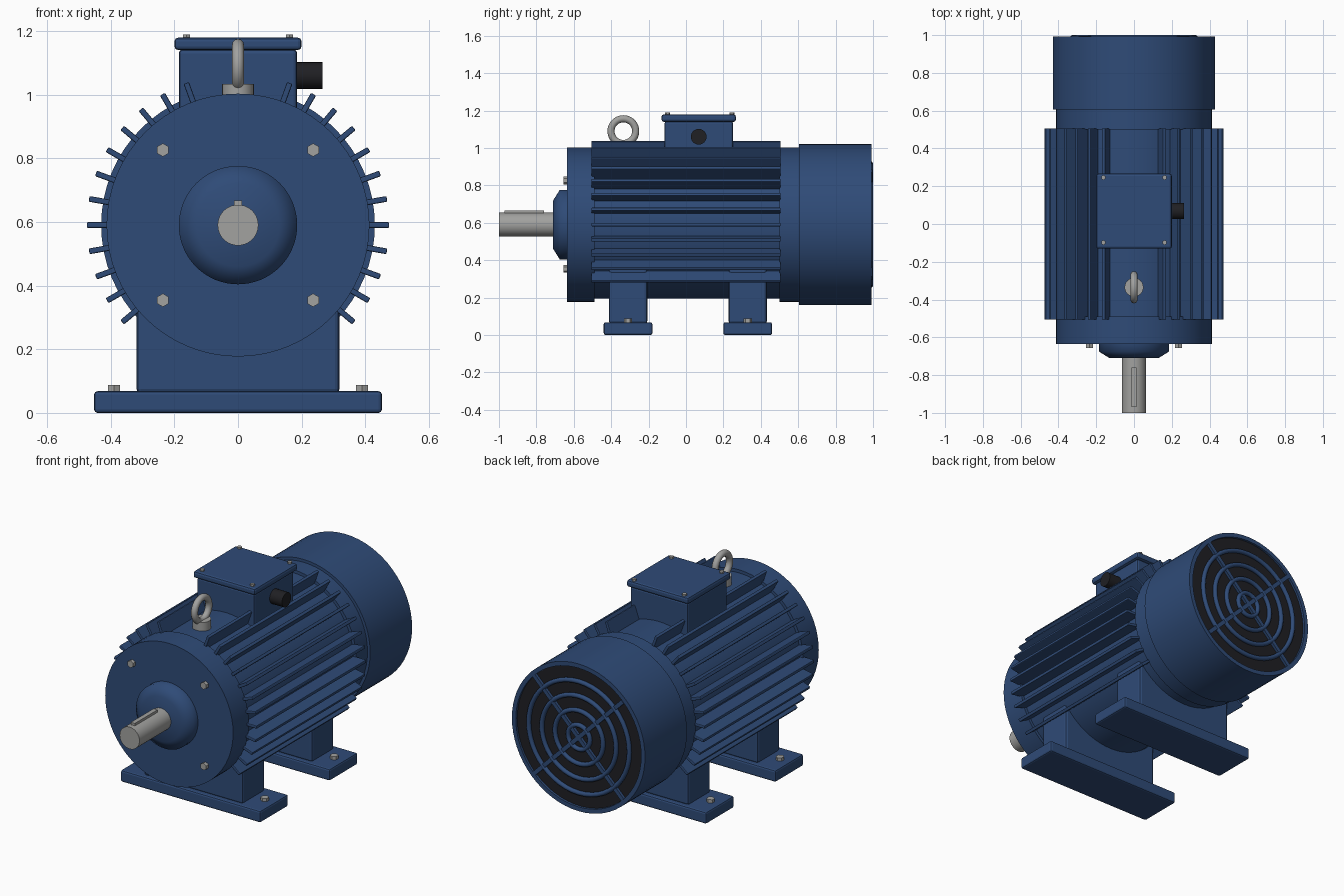
import bpy
from math import radians, sin, cos, pi

if "Cube" in bpy.data.objects:
    bpy.data.objects.remove(bpy.data.objects["Cube"], do_unlink=True)

AXIS_Z = 0.59  # height of the shaft axis


def material(name, rgb):
    m = bpy.data.materials.new(name)
    m.use_nodes = True
    m.diffuse_color = (*rgb, 1)
    m.node_tree.nodes["Principled BSDF"].inputs["Base Color"].default_value = (*rgb, 1)
    return m


BLUE = material("blue paint", (0.028, 0.07, 0.185))
STEEL = material("bare steel", (0.36, 0.36, 0.35))
DARK = material("dark plastic", (0.014, 0.014, 0.017))


def finish(name, mat, angle=None):
    ob = bpy.context.object
    ob.name = name
    ob.data.materials.clear()
    ob.data.materials.append(mat)
    if angle:
        bpy.ops.object.shade_smooth_by_angle(angle=radians(angle))
    return ob


def box(name, x, y, z, mat=BLUE, bevel=0.0):
    """Box from (min, max) ranges, with optional chamfered edges."""
    mid = [(a + b) / 2 for a, b in (x, y, z)]
    bpy.ops.mesh.primitive_cube_add(size=1, location=mid)
    ob = finish(name, mat)
    ob.scale = [b - a for a, b in (x, y, z)]
    bpy.ops.object.transform_apply(location=False, rotation=False, scale=True)
    if bevel:
        mod = ob.modifiers.new("Bevel", "BEVEL")
        mod.width = bevel
        mod.segments = 2
    return ob


def rod(name, radius, start, end, axis, centre, mat, sides=32):
    """Cylinder between two positions along an axis."""
    loc = list(centre)
    loc["XYZ".index(axis)] = (start + end) / 2
    rot = {"X": (0, pi / 2, 0), "Y": (pi / 2, 0, 0), "Z": (0, 0, 0)}[axis]
    bpy.ops.mesh.primitive_cylinder_add(vertices=sides, radius=radius, depth=end - start,
                                        location=loc, rotation=rot)
    return finish(name, mat, 35 if sides > 8 else None)


def ring(name, major, minor, loc, rot, mat):
    bpy.ops.mesh.primitive_torus_add(major_radius=major, minor_radius=minor, major_segments=48,
                                     minor_segments=12, location=loc, rotation=rot)
    return finish(name, mat, 60)


def turned(name, profile, mat, angle=35, sides=64):
    """Closed solid revolved about the shaft axis from (radius, y) points."""
    verts, faces = [], []
    for r, y in profile:
        verts += [(r * cos(2 * pi * i / sides), y, r * sin(2 * pi * i / sides))
                  for i in range(sides)]
    for k in range(len(profile) - 1):
        for i in range(sides):
            j = (i + 1) % sides
            a, b = k * sides, (k + 1) * sides
            faces.append((a + i, b + i, b + j, a + j))
    last = (len(profile) - 1) * sides
    faces.append(tuple(range(sides)))
    faces.append(tuple(reversed(range(last, last + sides))))
    mesh = bpy.data.meshes.new(name)
    mesh.from_pydata(verts, [], faces)
    ob = bpy.data.objects.new(name, mesh)
    bpy.context.collection.objects.link(ob)
    ob.location.z = AXIS_Z
    bpy.ops.object.select_all(action="DESELECT")
    bpy.context.view_layer.objects.active = ob
    ob.select_set(True)
    return finish(name, mat, angle)


# Housing: end bells, finned body, bearing cap and fan cover
turned("housing", [(0.413, -0.635), (0.413, -0.49), (0.395, -0.49),
                   (0.395, 0.5), (0.413, 0.5), (0.413, 0.62)], BLUE)
turned("bearing_cap", [(0.186, -0.62), (0.186, -0.675), (0.13, -0.71)][::-1], BLUE, 65)
turned("fan_cover", [(0.43, 0.605), (0.43, 0.992), (0.405, 0.992), (0.405, 0.975)], BLUE)

# Cooling fins around both sides
for side in (1, -1):
    for k in range(-4, 8):
        a = radians(10 * k)
        fin = box("cooling_fin", (-0.05, 0.05), (-0.505, 0.508), (-0.009, 0.009), bevel=0.004)
        fin.location = (side * 0.425 * cos(a), 0, AXIS_Z + 0.425 * sin(a))
        fin.rotation_euler.y = -side * a

# Rear grille: dark backing, concentric rings and crossed spokes
rod("grille_backing", 0.404, 0.972, 0.98, "Y", (0, 0, AXIS_Z), DARK, 64)
for r in (0.325, 0.24, 0.155, 0.07):
    ring("grille_ring", r, 0.013, (0, 0.987, AXIS_Z), (pi / 2, 0, 0), BLUE)
for a in (45, -45):
    spoke = box("grille_spoke", (-0.405, 0.405), (0.976, 0.996), (-0.012, 0.012))
    spoke.location.z = AXIS_Z
    spoke.rotation_euler.y = radians(a)

# Drive shaft with key
rod("shaft", 0.064, -1.0, -0.7, "Y", (0, 0, AXIS_Z), STEEL, 40)
box("shaft_key", (-0.013, 0.013), (-0.97, -0.76), (0.62, 0.667), STEEL)

# End bell bolts
for x in (-0.236, 0.236):
    for z in (-0.236, 0.236):
        rod("bell_bolt", 0.021, -0.656, -0.62, "Y", (x, 0, AXIS_Z + z), STEEL, 6)

# Feet: base pad, upright and hold-down bolts
for y in (-0.31, 0.33):
    box("foot_pad", (-0.452, 0.452), (y - 0.13, y + 0.13), (0, 0.068), bevel=0.01)
    box("foot_upright", (-0.319, 0.319), (y - 0.103, y + 0.103), (0.06, 0.4), bevel=0.015)
    for x in (-0.39, 0.39):
        rod("foot_bolt", 0.022, 0.06, 0.087, "Z", (x, y, 0), STEEL, 6)

# Terminal box with lid, screws and cable gland
box("terminal_box", (-0.186, 0.186), (-0.115, 0.252), (0.9, 1.142), bevel=0.012)
box("terminal_lid", (-0.2, 0.2), (-0.131, 0.267), (1.14, 1.179), bevel=0.012)
for x in (-0.162, 0.162):
    for y in (-0.098, 0.246):
        rod("lid_screw", 0.013, 1.17, 1.189, "Z", (x, y, 0), STEEL, 6)
rod("cable_gland", 0.042, 0.17, 0.266, "X", (0, 0.068, 1.06), DARK, 24)

# Lifting eye
rod("eye_base", 0.05, 0.96, 1.033, "Z", (0, -0.335, 0), STEEL, 24)
ring("lifting_eye", 0.066, 0.019, (0, -0.335, 1.09), (0, pi / 2, 0), STEEL)
